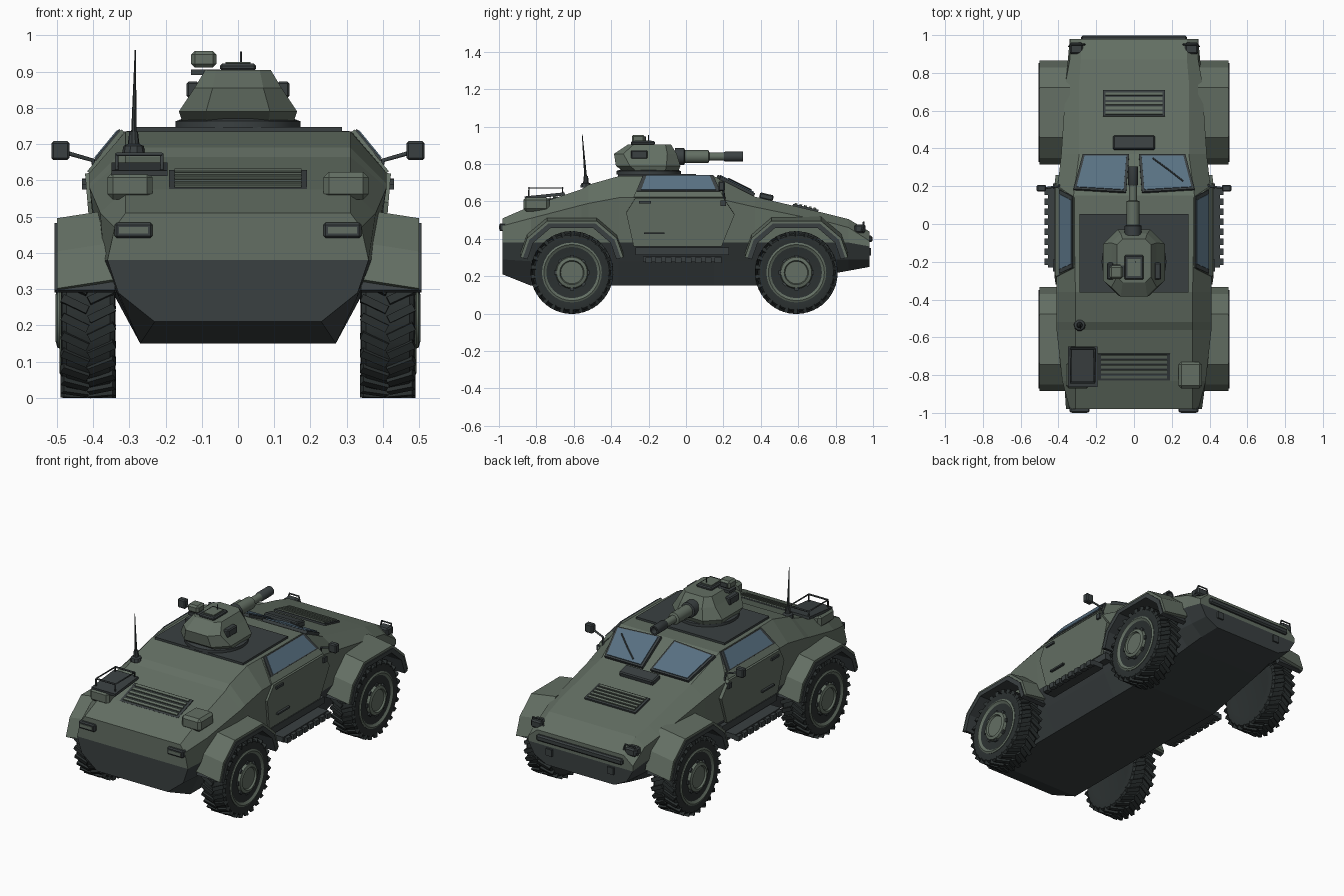
import bpy, bmesh, math
from mathutils import Matrix, Vector

cube = bpy.data.objects.get("Cube")
if cube:
    bpy.data.objects.remove(cube, do_unlink=True)


def material(name, r, g, b):
    m = bpy.data.materials.new(name)
    m.use_nodes = True
    m.diffuse_color = (r, g, b, 1)
    m.node_tree.nodes["Principled BSDF"].inputs["Base Color"].default_value = (r, g, b, 1)
    return m


GREEN = material("olive_green", .125, .158, .125)
DARK = material("dark_grey", .042, .051, .053)
RUBBER = material("tyre_rubber", .024, .03, .03)
GLASS = material("blue_glass", .1, .165, .225)


def finish(name, bm, *mats, smooth=False):
    bmesh.ops.recalc_face_normals(bm, faces=bm.faces)
    mesh = bpy.data.meshes.new(name)
    bm.to_mesh(mesh)
    bm.free()
    obj = bpy.data.objects.new(name, mesh)
    bpy.context.collection.objects.link(obj)
    for m in mats:
        mesh.materials.append(m)
    if smooth:
        bpy.ops.object.select_all(action='DESELECT')
        obj.select_set(True)
        bpy.context.view_layer.objects.active = obj
        bpy.ops.object.shade_smooth_by_angle(angle=math.radians(35))
    return obj


def loft(name, rings, mat, smooth=False):
    """Skin a series of closed rings and cap both ends."""
    bm = bmesh.new()
    rows = [[bm.verts.new(p) for p in ring] for ring in rings]
    n = len(rows[0])
    for a, b in zip(rows, rows[1:]):
        for i in range(n):
            bm.faces.new((a[i], a[(i + 1) % n], b[(i + 1) % n], b[i]))
    bm.faces.new(rows[0])
    bm.faces.new(rows[-1])
    return finish(name, bm, mat, smooth=smooth)


def plate(name, pts, thick, mat, grow=1):
    """Flat panel centred on the plane of its outline."""
    pts = [Vector(p) for p in pts]
    c = sum(pts, Vector()) / len(pts)
    pts = [c + (p - c) * grow for p in pts]
    nrm = (pts[1] - pts[0]).cross(pts[2] - pts[0]).normalized() * thick / 2
    return loft(name, [[p - nrm for p in pts], [p + nrm for p in pts]], mat)


def box(name, loc, size, mat, tilt=0, bevel=0):
    bm = bmesh.new()
    bmesh.ops.create_cube(bm, size=1, matrix=Matrix.Translation(loc)
                          @ Matrix.Rotation(tilt, 4, 'X') @ Matrix.Diagonal((*size, 1)))
    if bevel:
        bmesh.ops.bevel(bm, geom=bm.edges[:], offset=bevel, segments=1, affect='EDGES')
    return finish(name, bm, mat)


def lathe(name, profile, origin, axis, mat, n=24):
    """Revolve (radius, distance) pairs around an axis."""
    turn = Vector(axis).to_track_quat('Z', 'Y')
    rings = [[Vector(origin) + turn @ Vector((max(r, .001) * math.cos(k * math.tau / n),
              max(r, .001) * math.sin(k * math.tau / n), d)) for k in range(n)]
             for r, d in profile]
    return loft(name, rings, mat, smooth=True)


def tube(name, pts, radius, mat):
    curve = bpy.data.curves.new(name, 'CURVE')
    curve.dimensions = '3D'
    curve.bevel_depth = radius
    curve.bevel_resolution = 1
    curve.use_fill_caps = True
    line = curve.splines.new('POLY')
    line.points.add(len(pts) - 1)
    for point, p in zip(line.points, pts):
        point.co = (*p, 1)
    curve.materials.append(mat)
    bpy.context.collection.objects.link(bpy.data.objects.new(name, curve))


# Hull: half sections (floor, chine, belt, shoulder, deck edge) along y
sections = {
    -.98: [(.23, .21), (.33, .29), (.36, .38), (.34, .47), (.31, .51)],
    -.83: [(.27, .15), (.33, .28), (.37, .38), (.38, .51), (.31, .575)],
    -.56: [(.27, .15), (.33, .28), (.38, .38), (.41, .58), (.31, .665)],
    -.52: [(.27, .15), (.33, .28), (.38, .38), (.41, .59), (.31, .69)],
    -.36: [(.27, .15), (.34, .28), (.39, .38), (.41, .62), (.31, .735)],
    .15: [(.27, .15), (.34, .28), (.39, .38), (.41, .62), (.32, .735)],
    .37: [(.27, .15), (.33, .28), (.38, .38), (.385, .57), (.29, .625)],
    .76: [(.25, .21), (.32, .29), (.36, .38), (.36, .49), (.29, .533)],
    .87: [(.24, .23), (.31, .29), (.35, .38), (.34, .46), (.28, .505)],
    .98: [(.22, .25), (.3, .29), (.34, .36), (.34, .39), (.28, .44)],
}
bm = bmesh.new()
rows = []
for y, half in sections.items():
    ring = [(x, y, z) for x, z in half] + [(-x, y, z) for x, z in reversed(half)]
    rows.append([bm.verts.new(p) for p in ring])
LAST = len(rows[0]) - 1
for a, b in zip(rows, rows[1:]):
    for i in range(LAST + 1):
        j = (i + 1) % (LAST + 1)
        f = bm.faces.new((a[i], a[j], b[j], b[i]))
        f.material_index = int(i in (0, 1, LAST - 1, LAST - 2, LAST))
for end in (rows[0], rows[-1]):
    for i in range(4):
        f = bm.faces.new((end[i], end[i + 1], end[LAST - 1 - i], end[LAST - i]))
        f.material_index = int(i < 2)
# deck strip joins the two deck edges, floor strip joins the two floors
for f in bm.faces:
    if all(v.co.z < .26 for v in f.verts):
        f.material_index = 1
finish("hull", bm, GREEN, DARK)


def hood(y):
    return .625 - .235 * (y - .37)


def rear_deck(y):
    return .665 + .37 * (y + .56)


# Wheels with chevron tread
def wheel(label, s, y):
    c = Vector((s * .413, y, .22))
    axis = (s, 0, 0)
    lathe(label + "_tyre", [(.15, -.07), (.17, -.075), (.2, -.072), (.209, -.06), (.209, .06),
                            (.2, .072), (.17, .075), (.15, .07)], c, axis, RUBBER, 36)
    lathe(label + "_rim", [(0, -.06), (.16, -.06), (.16, .075), (.15, .08), (.13, .065), (.09, .06),
                           (.082, .085), (.065, .09), (.06, .08), (0, .08)], c, axis, GREEN, 32)
    tread, bolts = bmesh.new(), bmesh.new()
    for k in range(26):
        for side in (-1, 1):
            spin = Matrix.Rotation((k + side / 4) * math.tau / 26, 4, 'X')
            bmesh.ops.create_cube(tread, size=1, matrix=Matrix.Translation(c) @ spin
                                  @ Matrix.Translation((side * .037, 0, .207))
                                  @ Matrix.Rotation(side * .45, 4, 'Z')
                                  @ Matrix.Diagonal((.078, .022, .026, 1)))
    for k in range(8):
        bmesh.ops.create_cube(bolts, size=1, matrix=Matrix.Translation(c)
                              @ Matrix.Rotation(k * math.tau / 8, 4, 'X')
                              @ Matrix.Translation((s * .065, 0, .085))
                              @ Matrix.Diagonal((.03, .022, .02, 1)))
    finish(label + "_tread", tread, RUBBER)
    finish(label + "_hub_bolts", bolts, DARK)


# Fenders: arched shell with a dark inner lip
def fender(label, s, y):
    arch = [(-.27, .3), (-.235, .4), (-.13, .49), (.13, .49), (.235, .4), (.27, .3)]

    def shell(name, outer, inner, x0, x1, rise, mat):
        def ring(x, up):
            return ([(s * x, y + a * outer, .22 + (z - .22) * outer + up) for a, z in arch]
                    + [(s * x, y + a * inner, .22 + (z - .22) * inner + up) for a, z in reversed(arch)])
        loft(label + name, [ring(x0, rise), ring(x1, 0)], mat)
    shell("_fender", 1.02, .95, .34, .5, .025, GREEN)
    shell("_fender_lip", .97, .88, .34, .506, 0, DARK)


for s, side in ((1, "left"), (-1, "right")):
    for y, end in ((.59, "front"), (-.61, "rear")):
        wheel(f"{end}_{side}", s, y)
        fender(f"{end}_{side}", s, y)

    # Doors, side windows and handles
    def wall(y, z):
        return (s * (.39 + .02 * (z - .38) / .24), y, z)

    def slope(y, z):
        return (s * (.41 - .095 * (z - .62) / .115), y, z)
    door = [(-.28, .36), (.19, .36), (.26, .53), (.2, .62), (-.27, .62), (-.32, .54)]
    plate(side + "_door", [wall(*p) for p in door], .024, GREEN)
    plate(side + "_door_top", [slope(*p) for p in ((-.28, .62), (.2, .62), (.14, .735), (-.23, .735))],
          .016, GREEN)
    pane = [slope(*p) for p in ((-.25, .65), (.17, .65), (.135, .73), (-.22, .73))]
    plate(side + "_window_frame", pane, .028, DARK, 1.06)
    plate(side + "_window", pane, .034, GLASS, .95)
    box(side + "_door_handle", (s * .42, -.22, .595), (.02, .065, .014), DARK)
    box(side + "_door_grab", (s * .41, -.17, .43), (.02, .11, .01), DARK)
    box(side + "_door_hinge", (s * .42, .2, .59), (.02, .03, .03), DARK)

    # Side step with slats
    box(side + "_step", (s * .42, -.02, .29), (.07, .42, .03), DARK)
    for k in range(8):
        box(side + "_step_slat", (s * .46, -.2 + k * .053, .285), (.03, .035, .03), DARK)
    box(side + "_sill", (s * .37, -.02, .335), (.06, .5, .04), DARK)

    # Mirrors
    tube(side + "_mirror_arm", [(s * .39, .21, .58), (s * .4, .2, .655), (s * .47, .19, .675)], .006, DARK)
    box(side + "_mirror", (s * .49, .19, .682), (.05, .035, .052), DARK, bevel=.006)

    # Windscreen panes and wipers
    def screen(x, t):
        return (s * x, .15 + .22 * t, .741 - .11 * t)
    pane = [screen(*p) for p in ((.035, .95), (.265, .95), (.31, .17), (.05, .1))]
    plate(side + "_windscreen_frame", pane, .022, DARK, 1.07)
    plate(side + "_windscreen", pane, .032, GLASS, .96)
    tube(side + "_wiper", [(s * x, y, z + .02) for x, y, z in
                           (screen(.1, .9), screen(.19, .6), screen(.26, .35))], .004, DARK)
    # Lamps, tow eyes and stowage boxes
    box(side + "_tail_lamp", (s * .288, -.975, .462), (.105, .045, .042), DARK, bevel=.006)
    box(side + "_tail_lens", (s * .288, -.998, .462), (.08, .006, .018), GREEN)
    box(side + "_headlamp", (s * .305, .93, .455), (.07, .06, .045), DARK, bevel=.008)
    tube(side + "_lamp_guard", [(s * .26, .95, .45), (s * .27, .95, .49), (s * .33, .95, .49),
                                (s * .345, .94, .44)], .005, DARK)
    box(side + "_tow_eye", (s * .2, .975, .33), (.04, .03, .04), DARK)
    box(side + "_rear_box", (s * .298, -.8, .585), (.125, .14, .075), GREEN, bevel=.015)

# Front bumper bar
box("nose_bar", (0, .98, .4), (.56, .035, .035), DARK, bevel=.008)


# Louvred vents
def vent(name, y, height, length, width, tilt):
    box(name, (0, y, height(y)), (width, length, .02), DARK, tilt)
    for k in range(5):
        yy = y + length * (k - 2) / 5.6
        box(name + "_slat", (0, yy, height(yy) + .01), (width * .92, length / 9, .014), GREEN, tilt)


vent("hood_vent", .638, hood, .14, .33, -.23)
vent("engine_vent", -.755, rear_deck, .15, .38, .354)
box("hood_intake", (0, .43, .625), (.22, .075, .032), DARK, -.23, .006)

# Stowage rack on the rear right
box("rack_base", (-.272, -.755, .63), (.155, .215, .016), DARK, .1)
rack = [(-.335, -.66, .63), (-.335, -.66, .672), (-.335, -.84, .672), (-.335, -.84, .63)]
for shift in (0, .125):
    tube("rack_rail", [(x + shift, y, z) for x, y, z in rack], .005, DARK)
for p in rack[1:3]:
    tube("rack_crossbar", [p, (-.21, p[1], p[2])], .005, DARK)

# Antenna
lathe("antenna_base", [(.032, 0), (.028, .02), (.016, .025), (.012, .06)],
      (-.288, -.535, .675), (0, 0, 1), DARK, 10)
lathe("antenna", [(.008, 0), (.002, .25)], (-.288, -.535, .71), (.02, -.08, 1), DARK, 8)

# Roof plate and turret ring
box("roof_plate", (0, -.155, .738), (.575, .415, .018), DARK)
lathe("turret_ring", [(.172, 0), (.172, .018), (.15, .026)], (0, -.2, .745), (0, 0, 1), DARK, 24)


# Turret: chamfered rectangles stacked upwards
def chamfered(hw, y0, y1, cut, z):
    return [(-hw + cut, y0, z), (hw - cut, y0, z), (hw, y0 + cut, z), (hw, y1 - cut, z),
            (hw - cut, y1, z), (-hw + cut, y1, z), (-hw, y1 - cut, z), (-hw, y0 + cut, z)]


loft("turret", [chamfered(.155, -.34, -.04, .07, .765), chamfered(.163, -.375, -.03, .075, .79),
                chamfered(.12, -.385, -.05, .05, .855), chamfered(.09, -.31, -.08, .03, .905)], GREEN)
for s in (1, -1):
    box("turret_sight_port", (s * .125, -.25, .85), (.035, .09, .045), DARK, bevel=.006)

# Gun
gun = (-.005, -.06, .84)
lathe("mantlet", [(.045, 0), (.045, .05), (.035, .055)], gun, (0, 1, 0), DARK, 12)
lathe("barrel", [(.035, .03), (.035, .18), (.022, .185), (.022, .28)], gun, (0, 1, 0), GREEN, 14)
lathe("muzzle", [(.02, .26), (.027, .27), (.027, .365), (.018, .365), (.018, .33)],
      gun, (0, 1, 0), DARK, 12)

# Hatch and commander's sight
box("hatch", (0, -.23, .912), (.1, .13, .02), DARK, bevel=.006)
box("hatch_lid", (0, -.23, .923), (.07, .09, .008), GREEN)
tube("hatch_whip", [(.008, -.2, .92), (.008, -.2, .955)], .003, DARK)
box("sight_bracket", (-.09, -.25, .898), (.08, .06, .016), DARK)
box("sight_head", (-.094, -.255, .934), (.07, .07, .045), GREEN, bevel=.01)
box("sight_lens", (-.094, -.218, .934), (.045, .006, .025), DARK)
